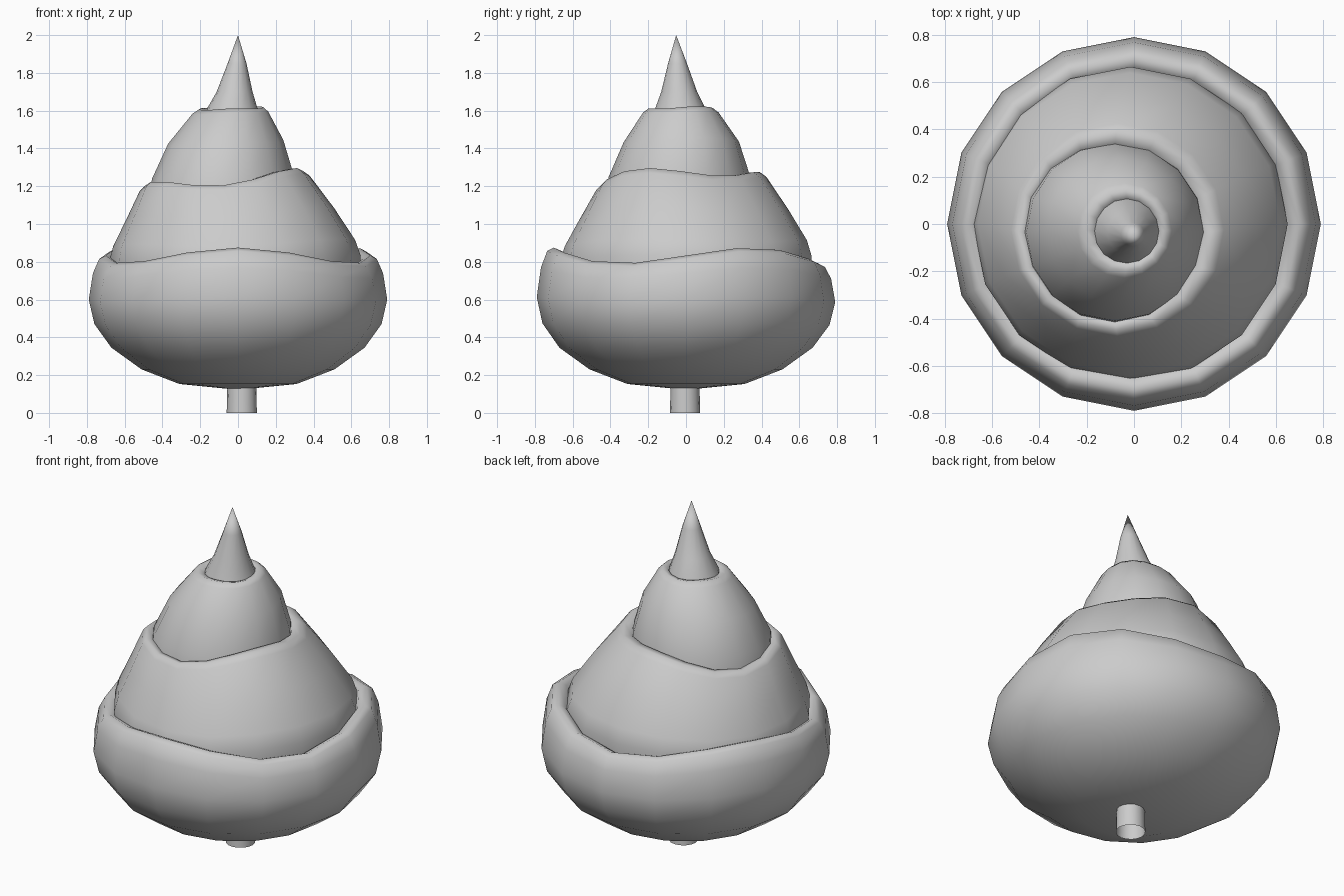
import bpy
import bmesh
import math

if "Cube" in bpy.data.objects:
    bpy.data.objects.remove(bpy.data.objects["Cube"])


def lathe(name, rings, sides=16, wave=0.0, peak=0.0, tilt=(0, 0), tip=None, base=None):
    """Stack rings (radius, z, rim weight, centre x, centre y) into a wavy-rimmed shell."""
    bm = bmesh.new()
    loops = []
    for r, z, w, cx, cy in rings:
        loop = []
        for i in range(sides):
            a = 2 * math.pi * i / sides
            c, s = math.cos(a), math.sin(a)
            dz = wave * math.cos(3 * (a - math.radians(peak))) + tilt[0] * c + tilt[1] * s
            loop.append(bm.verts.new((cx + r * c, cy + r * s, z + w * dz)))
        loops.append(loop)
    for lo, hi in zip(loops, loops[1:]):
        for i in range(sides):
            j = (i + 1) % sides
            bm.faces.new((lo[i], lo[j], hi[j], hi[i]))
    for point, loop in ((base, loops[0]), (tip, loops[-1])):
        if point:
            v = bm.verts.new(point)
            for i in range(sides):
                bm.faces.new((loop[i], loop[(i + 1) % sides], v))
    bmesh.ops.recalc_face_normals(bm, faces=bm.faces)
    mesh = bpy.data.meshes.new(name)
    bm.to_mesh(mesh)
    bm.free()
    obj = bpy.data.objects.new(name, mesh)
    bpy.context.collection.objects.link(obj)
    bpy.ops.object.select_all(action='DESELECT')
    obj.select_set(True)
    bpy.context.view_layer.objects.active = obj
    bpy.ops.object.shade_smooth_by_angle(angle=math.radians(60))
    return obj


# Trunk: short open tube
lathe("trunk", [(0.08, 0, 0, 0.02, -0.005), (0.075, 0.2, 0, 0.02, -0.005)])

# Bottom tier: rounded bowl with a three-wave rim
lathe("bottom_tier", [
    (0.31, 0.153, 0, 0, 0), (0.51, 0.23, 0, 0, 0), (0.67, 0.345, 0, 0, 0),
    (0.76, 0.47, 0.1, 0, 0), (0.79, 0.60, 0.3, 0, 0), (0.768, 0.74, 0.7, 0, 0),
    (0.735, 0.815, 1, 0, 0), (0.70, 0.833, 1, 0, 0), (0.66, 0.815, 1, 0, 0),
    (0.63, 0.76, 1, 0, 0)],
    wave=0.042, peak=30, base=(0, 0, 0.122))

# Second tier: sloping skirt, rim tilted up to the right
lathe("second_tier", [
    (0.655, 0.72, 0, -0.015, 0), (0.665, 0.82, 0.3, -0.015, 0),
    (0.64, 0.90, 0.4, -0.02, 0), (0.55, 1.055, 0.7, -0.04, -0.01),
    (0.45, 1.215, 1, -0.07, -0.025), (0.42, 1.24, 1, -0.075, -0.03),
    (0.38, 1.235, 1, -0.08, -0.035), (0.35, 1.18, 1, -0.08, -0.035)],
    wave=0.025, peak=90, tilt=(0.04, 0.01))

# Third tier
lathe("third_tier", [
    (0.385, 1.14, 0, -0.085, -0.035), (0.375, 1.25, 1, -0.08, -0.035),
    (0.305, 1.435, 1, -0.065, -0.025), (0.20, 1.59, 0.5, -0.04, -0.028),
    (0.17, 1.613, 0.5, -0.035, -0.028), (0.138, 1.605, 0.5, -0.03, -0.028),
    (0.12, 1.57, 0.5, -0.03, -0.028)],
    wave=0.008, peak=30, tilt=(0.01, 0.01))

# Pointed top
lathe("top_spike", [
    (0.15, 1.55, 0, -0.03, -0.03), (0.133, 1.612, 0, -0.03, -0.03),
    (0.095, 1.70, 0, -0.018, -0.036), (0.05, 1.85, 0, -0.005, -0.045)],
    tip=(0, -0.052, 2.0))
